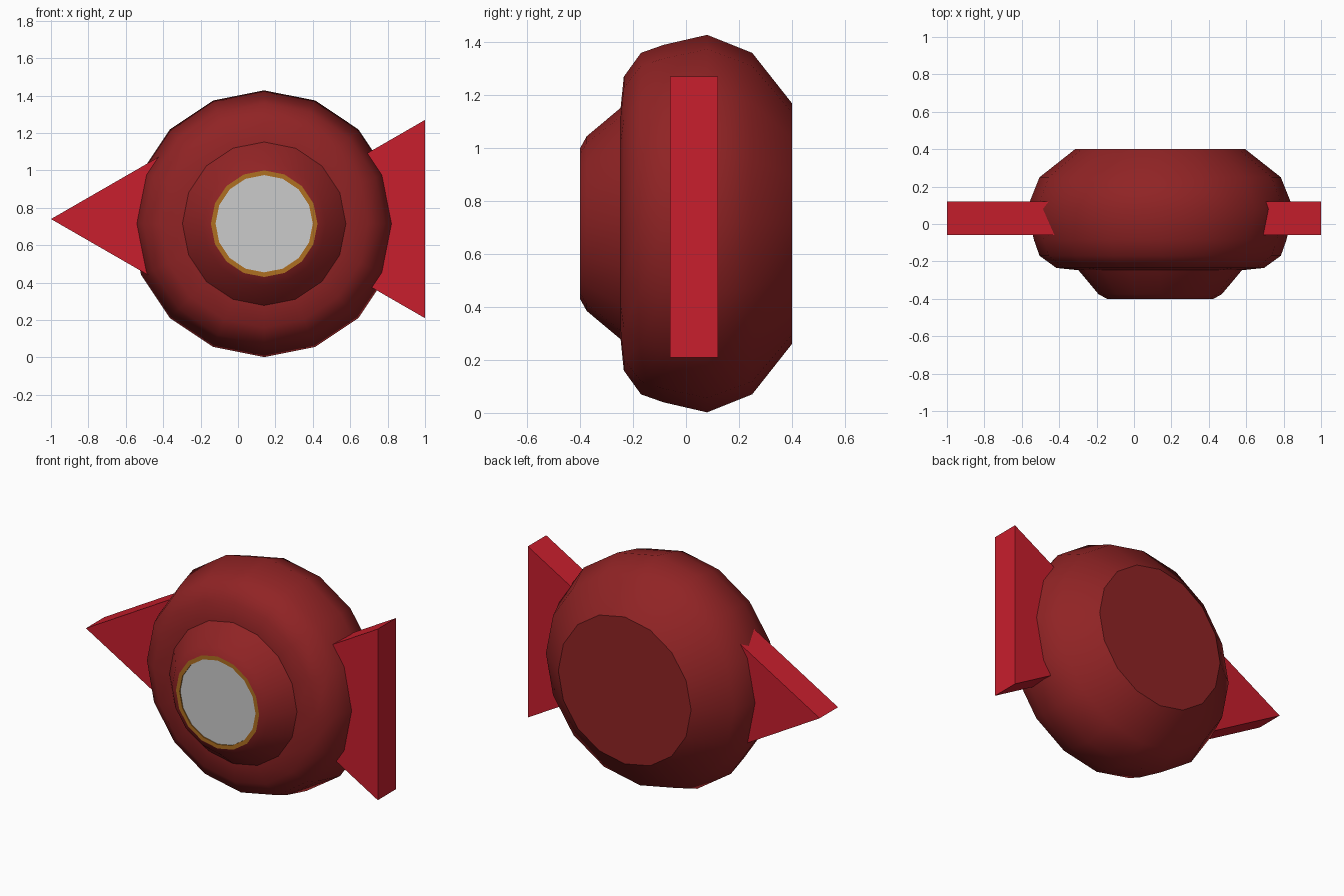
import bpy, bmesh
from math import sin, cos, pi

if "Cube" in bpy.data.objects:
    bpy.data.objects.remove(bpy.data.objects["Cube"])

SIDES = 16
CX, CZ = 0.14, 0.715


def material(name, rgb):
    m = bpy.data.materials.new(name)
    m.diffuse_color = (*rgb, 1)
    m.use_nodes = True
    m.node_tree.nodes["Principled BSDF"].inputs["Base Color"].default_value = m.diffuse_color
    return m


def finish(bm, name, mat=None):
    bmesh.ops.recalc_face_normals(bm, faces=bm.faces)
    mesh = bpy.data.meshes.new(name)
    bm.to_mesh(mesh)
    bm.free()
    ob = bpy.data.objects.new(name, mesh)
    bpy.context.collection.objects.link(ob)
    if mat:
        mesh.materials.append(mat)
    return ob


def lathe(name, profile, mat=None, cap_first=False, cap_last=False, sharp=()):
    """Revolve (y, radius) points around the y direction; sharp lists hard rings."""
    bm = bmesh.new()
    rings = [[bm.verts.new((CX + r * sin(2 * pi * i / SIDES), y,
                            CZ + r * cos(2 * pi * i / SIDES)))
              for i in range(SIDES)] for y, r in profile]
    for a, b in zip(rings, rings[1:]):
        for i in range(SIDES):
            j = (i + 1) % SIDES
            bm.faces.new((a[i], a[j], b[j], b[i])).smooth = True
    if cap_first:
        bm.faces.new(rings[0])
    if cap_last:
        bm.faces.new(rings[-1])
    for k in sharp:
        for i in range(SIDES):
            bm.edges.get((rings[k][i], rings[k][(i + 1) % SIDES])).smooth = False
    return finish(bm, name, mat)


def fin(name, tip_x, base_x, mat):
    """Triangular prism with its tip at tip_x."""
    bm = bmesh.new()
    pts = [(tip_x, 0.74), (base_x, 0.21), (base_x, 1.27)]
    front = bm.faces.new([bm.verts.new((x, -0.06, z)) for x, z in pts])
    ext = bmesh.ops.extrude_face_region(bm, geom=[front])
    new = [v for v in ext["geom"] if isinstance(v, bmesh.types.BMVert)]
    bmesh.ops.translate(bm, verts=new, vec=(0, 0.18, 0))
    if not any(set(f.verts) == set(pv for pv in bm.verts if pv not in new) for f in bm.faces):
        bm.faces.new([v for v in bm.verts if v not in new])
    return finish(bm, name, mat)


dark_red = material("dark_red", (0.28, 0.017, 0.018))
bright_red = material("bright_red", (0.58, 0.013, 0.026))
gold = material("gold", (0.43, 0.16, 0.015))

# rounded body with stepped snout, from back cap to front rim
lathe("body", [(0.40, 0.455), (0.25, 0.645), (0.08, 0.713), (-0.085, 0.675),
               (-0.17, 0.645), (-0.235, 0.555), (-0.247, 0.437),
               (-0.375, 0.33), (-0.40, 0.285)],
      dark_red, cap_first=True, sharp=(0, 6))

# thin trim around the front opening
lathe("front_rim", [(-0.40, 0.285), (-0.40, 0.26), (-0.394, 0.26)], gold, sharp=(1,))

# grey front disc
lathe("front_disc", [(-0.394, 0.26), (-0.394, 0.05)], cap_last=True)

# side fins: nose points left, tail flares right
fin("nose_fin", -1.0, -0.08, bright_red)
fin("tail_fin", 0.08, 1.0, bright_red)
